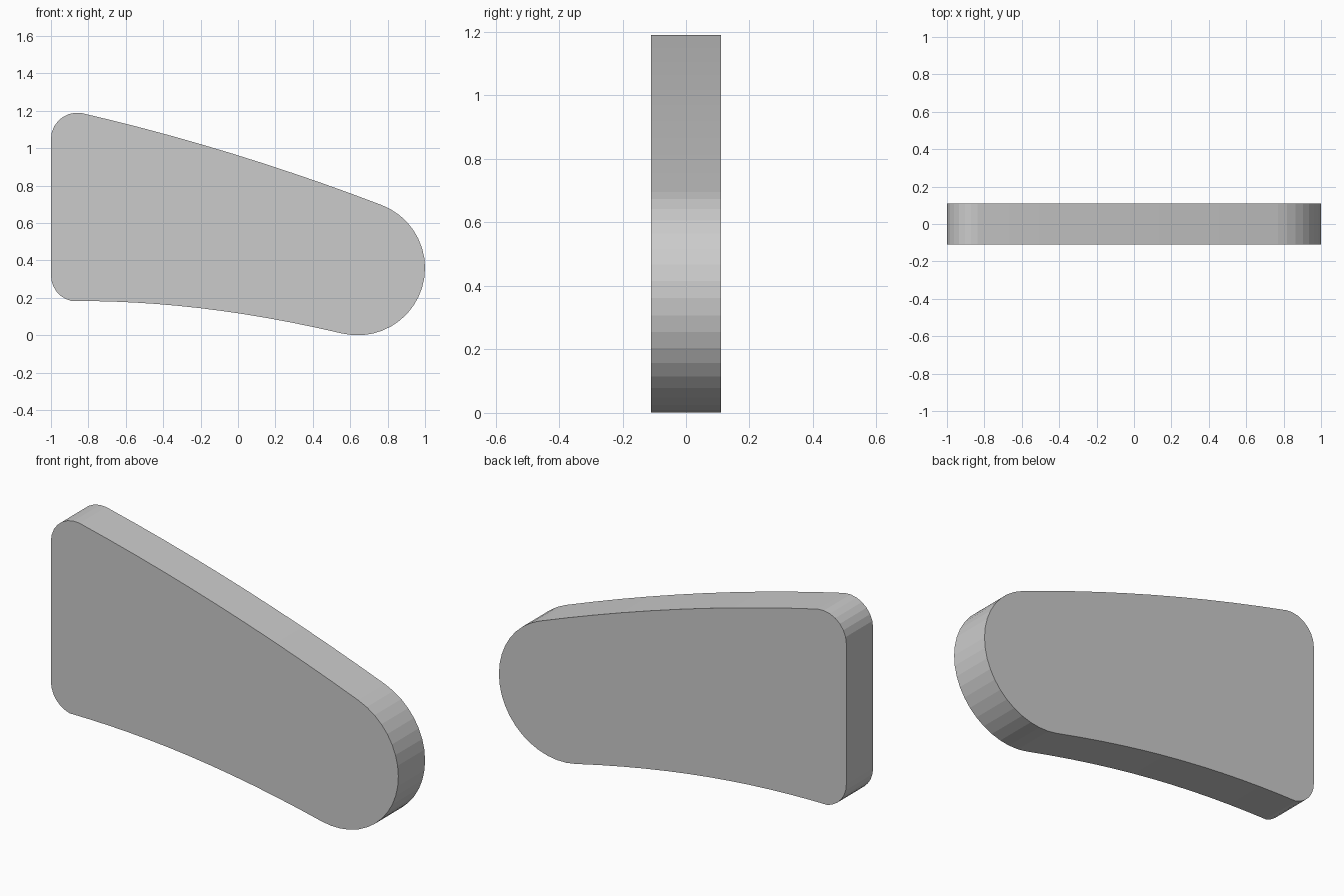
import bpy, bmesh
from math import cos, sin, radians

if "Cube" in bpy.data.objects:
    bpy.data.objects.remove(bpy.data.objects["Cube"])

HALF = 0.11  # half thickness


def arc(cx, cz, r, a0, a1, n):
    angles = [radians(a0 + (a1 - a0) * i / n) for i in range(n + 1)]
    return [(cx + r * cos(a), cz + r * sin(a)) for a in angles]


def bezier(p, a, b, q, n):
    """Interior points of a cubic curve from p to q."""
    pts = []
    for i in range(1, n):
        t = i / n
        s = 1 - t
        pts.append(tuple(s**3 * p[k] + 3 * s * s * t * a[k] + 3 * s * t * t * b[k] + t**3 * q[k]
                         for k in (0, 1)))
    return pts


# Rounded corners and nose, counter-clockwise seen from the front
nose = arc(0.64, 0.36, 0.36, -103, 69, 20)
upper_corner = arc(-0.86, 1.05, 0.14, 80, 180, 7)
lower_corner = arc(-0.86, 0.32, 0.14, 180, 257, 6)

# Gently bowed upper and lower edges join them
top_edge = bezier(nose[-1], (0.245, 0.896), (-0.29, 1.062), upper_corner[0], 10)
bottom_edge = bezier(lower_corner[-1], (-0.45, 0.185), (0.0, 0.14), nose[0], 12)
outline = nose + top_edge + upper_corner + lower_corner + bottom_edge

# Extrude the outline through the thickness
bm = bmesh.new()
face = bm.faces.new([bm.verts.new((x, -HALF, z)) for x, z in outline])
ext = bmesh.ops.extrude_face_region(bm, geom=[face], use_keep_orig=True)
bmesh.ops.translate(bm, vec=(0, 2 * HALF, 0),
                    verts=[v for v in ext["geom"] if isinstance(v, bmesh.types.BMVert)])
bmesh.ops.recalc_face_normals(bm, faces=bm.faces)
mesh = bpy.data.meshes.new("tapered_plate")
bm.to_mesh(mesh)
bm.free()
plate = bpy.data.objects.new("tapered_plate", mesh)
bpy.context.collection.objects.link(plate)
